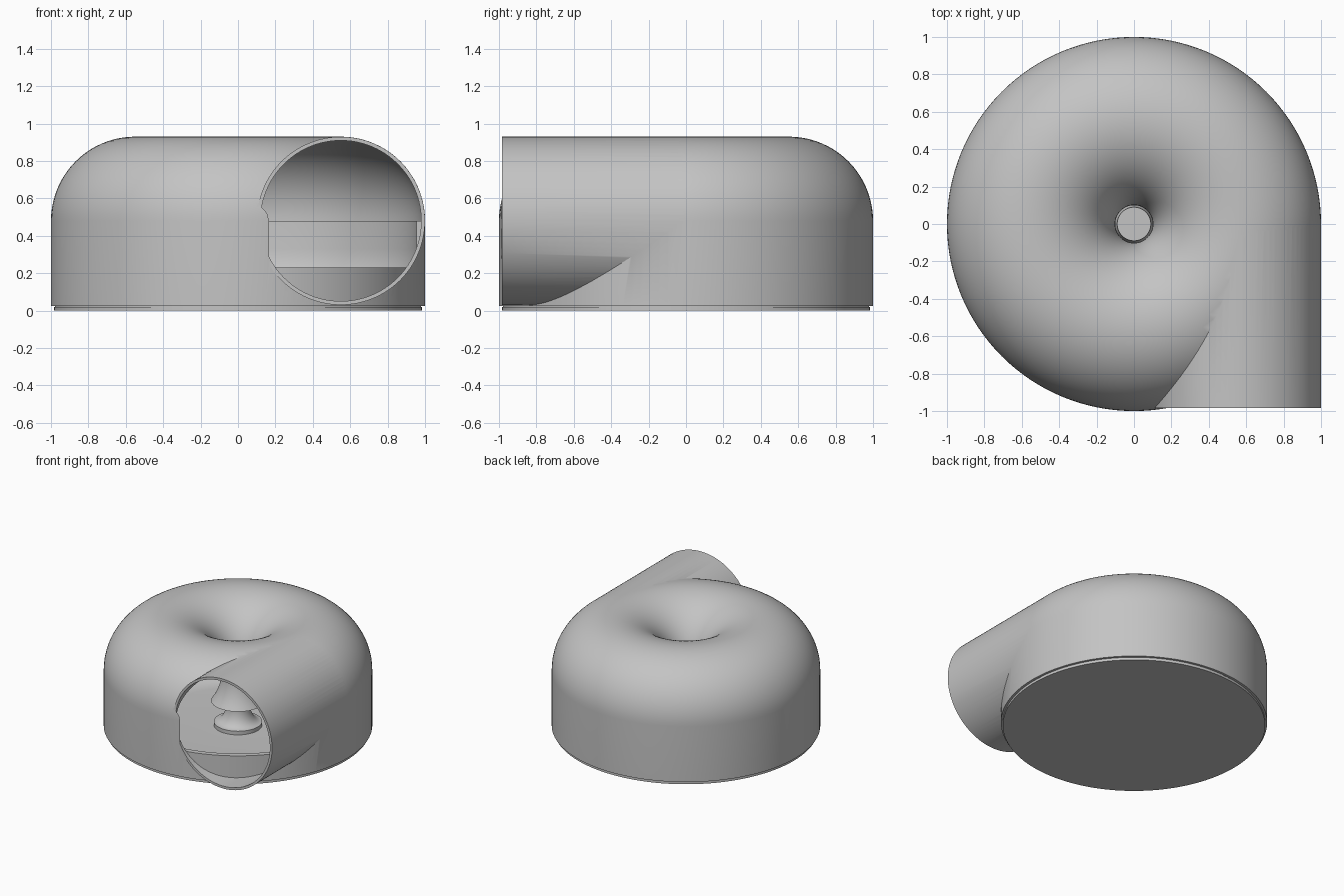
import bpy, bmesh, math
from mathutils import Matrix

if "Cube" in bpy.data.objects:
    bpy.data.objects.remove(bpy.data.objects["Cube"], do_unlink=True)

RING, MID, OUT, INN, LIP = 0.55, 0.48, 0.45, 0.43, 0.23
FRONT = -0.985

grey = bpy.data.materials.new("plain_grey")
grey.use_nodes = True
grey.diffuse_color = (0.55, 0.55, 0.55, 1)
grey.node_tree.nodes["Principled BSDF"].inputs["Base Color"].default_value = grey.diffuse_color


def finish(bm, name):
    bmesh.ops.recalc_face_normals(bm, faces=bm.faces)
    mesh = bpy.data.meshes.new(name)
    bm.to_mesh(mesh)
    bm.free()
    mesh.materials.append(grey)
    ob = bpy.data.objects.new(name, mesh)
    bpy.context.collection.objects.link(ob)
    return ob


def revolve(name, profile):
    """Spin a closed (radius, height) outline around z."""
    bm = bmesh.new()
    vs = [bm.verts.new((r, 0, z)) for r, z in profile]
    es = [bm.edges.new((a, b)) for a, b in zip(vs, vs[1:] + vs[:1])]
    bmesh.ops.spin(bm, geom=vs + es, axis=(0, 0, 1), cent=(0, 0, 0),
                   angle=math.tau, steps=128)
    bmesh.ops.remove_doubles(bm, verts=bm.verts, dist=1e-5)
    # drop edges collapsed onto the axis
    bmesh.ops.delete(bm, geom=[e for e in bm.edges if not e.link_faces], context='EDGES')
    return finish(bm, name)


def duct(name, radius, y0, y1):
    """Solid cylinder along y, in line with the ring."""
    bm = bmesh.new()
    place = Matrix.Translation((RING, (y0 + y1) / 2, MID)) @ Matrix.Rotation(math.pi / 2, 4, 'X')
    bmesh.ops.create_cone(bm, cap_ends=True, segments=96, radius1=radius,
                          radius2=radius, depth=y1 - y0, matrix=place)
    return finish(bm, name)


def arc(radius):
    """Outer equator over the top and down the inlet to the lip."""
    end = math.pi + math.asin((MID - LIP) / radius)
    return [(RING + radius * math.cos(end * i / 48), MID + radius * math.sin(end * i / 48))
            for i in range(49)]


def boolean(ob, other, operation):
    mod = ob.modifiers.new(operation.lower(), 'BOOLEAN')
    mod.object, mod.operation, mod.solver = other, operation, 'EXACT'
    bpy.context.view_layer.objects.active = ob
    bpy.ops.object.modifier_apply(modifier=mod.name)
    bpy.data.objects.remove(other, do_unlink=True)


def smooth(ob):
    bpy.ops.object.select_all(action='DESELECT')
    ob.select_set(True)
    bpy.context.view_layer.objects.active = ob
    bpy.ops.object.shade_smooth_by_angle(angle=math.radians(30))


# Housing: ring-shaped lid with flared inlet and tangent outlet duct
outer = arc(OUT)
housing = revolve("housing", [(1, 0.025)] + outer + [(outer[-1][0], 0.025)])
boolean(housing, duct("duct_solid", OUT - 0.0005, FRONT, 0), 'UNION')
cavity = revolve("cavity", [(0.98, -0.1)] + arc(INN) + [(0.15, LIP), (0.15, -0.1)])
boolean(housing, cavity, 'DIFFERENCE')
boolean(housing, duct("duct_bore", INN - 0.0005, FRONT - 0.001, 0), 'DIFFERENCE')
smooth(housing)

# Base cup: rounded inner corner and a central flared deflector
quarter = [math.pi / 2 * i / 12 for i in range(13)]
corner = [(0.655 + 0.3 * math.cos(a), 0.33 - 0.3 * math.sin(a)) for a in quarter]
flare = [(0.18 - 0.09 * math.sin(a), 0.2 - 0.14 * math.cos(a)) for a in quarter]
base = revolve("base_cup", [(0, 0), (0.985, 0), (0.985, 0.02), (0.978, 0.02),
                            (0.978, MID), (0.955, MID)] + corner
               + [(0.18, 0.03)] + flare + [(0, 0.2)])

# Lower the cup wall where the outlet leaves
bm = bmesh.new()
bmesh.ops.create_cube(bm, size=1, matrix=Matrix.Translation((0.6, -0.6, LIP + 0.5))
                      @ Matrix.Diagonal((1.2, 1.2, 1, 1)))
boolean(base, finish(bm, "wall_notch"), 'DIFFERENCE')
smooth(base)
